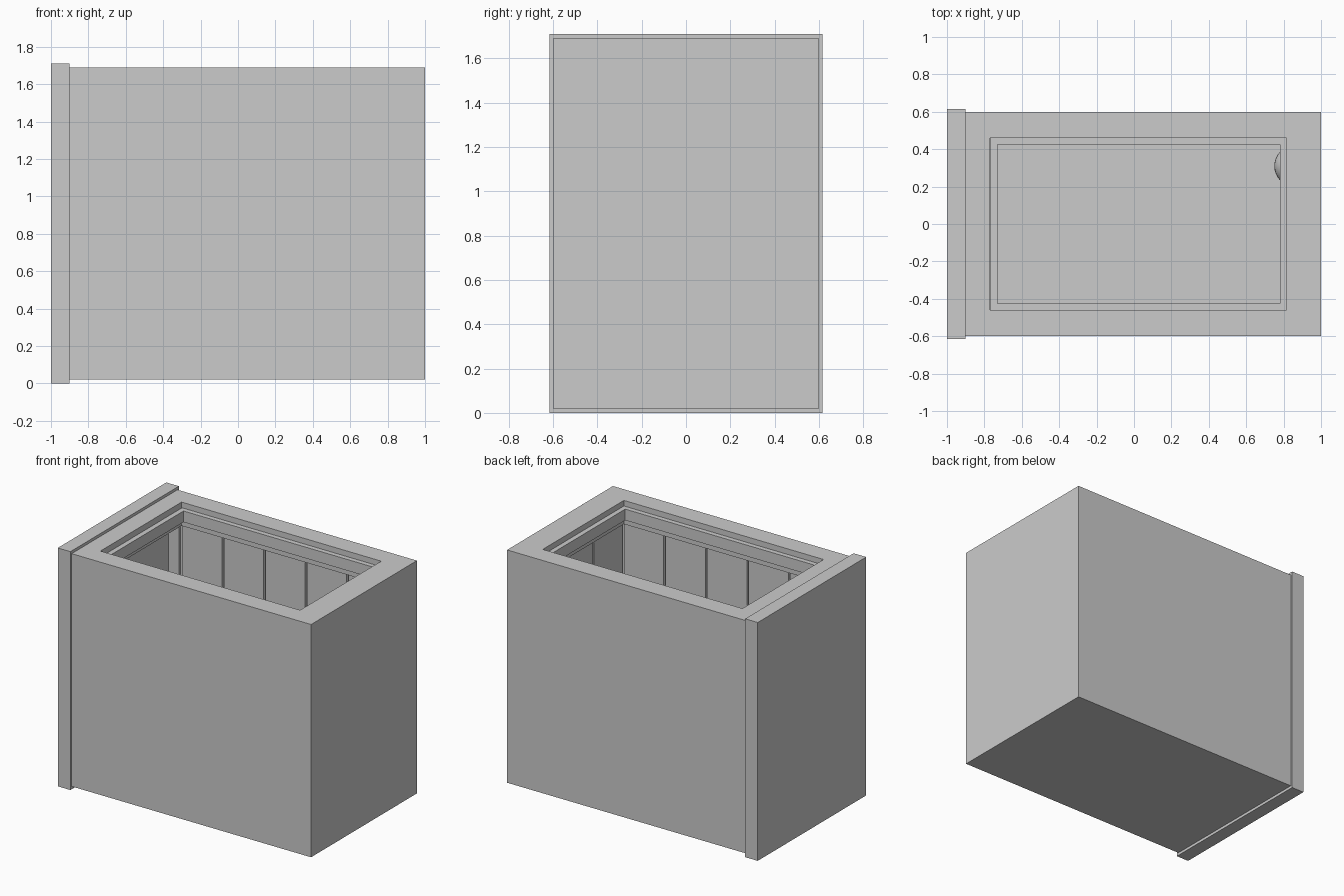
import bpy, bmesh
from mathutils import Vector

if "Cube" in bpy.data.objects:
    bpy.data.objects.remove(bpy.data.objects["Cube"])

FLOOR, CEIL = 0.12, 1.52
X0, X1, Y = -0.80, 0.85, 0.50      # room limits at the panel faces
T, GAP = 0.02, 0.014               # panel thickness and joint width


def mesh_object(name, boxes):
    """One object made of axis-aligned boxes given as (min, max) corners."""
    bm = bmesh.new()
    for lo, hi in boxes:
        lo, hi = Vector(lo), Vector(hi)
        for v in bmesh.ops.create_cube(bm, size=1)["verts"]:
            v.co = (lo + hi) / 2 + v.co * (hi - lo)
    me = bpy.data.meshes.new(name)
    bm.to_mesh(me)
    bm.free()
    ob = bpy.data.objects.new(name, me)
    bpy.context.collection.objects.link(ob)
    return ob


def cut(target, name, lo, hi):
    """Subtract a box from the target and drop the cutter."""
    cutter = mesh_object(name, [(lo, hi)])
    mod = target.modifiers.new(name, "BOOLEAN")
    mod.operation, mod.solver, mod.object = "DIFFERENCE", "EXACT", cutter
    bpy.context.view_layer.objects.active = target
    bpy.ops.object.modifier_apply(modifier=name)
    bpy.data.objects.remove(cutter)


def ring(name, x0, x1, y, w, z0, z1):
    """Rectangular trim running round the room, inner edge at x0, x1, +-y."""
    return mesh_object(name, [
        ((x0 - w, -y - w, z0), (x0, y + w, z1)),
        ((x1, -y - w, z0), (x1 + w, y + w, z1)),
        ((x0, -y - w, z0), (x1, -y, z1)),
        ((x0, y, z0), (x1, y + w, z1))])


# Hollow cabin shell with roof opening and doorway
shell = mesh_object("cabin_shell", [((-0.90, -0.60, 0.02), (1.0, 0.60, 1.69))])
cut(shell, "room_cutter", (X0 - T, -Y - T, FLOOR), (X1 + T, Y + T, CEIL))
cut(shell, "roof_cutter", (-0.77, -0.46, 1.40), (0.815, 0.46, 1.80))
cut(shell, "doorway_cutter", (-0.95, -Y, FLOOR), (-0.70, Y, CEIL - 0.01))

# Door slab at the left end
mesh_object("door_slab", [((-1.0, -0.615, 0.0), (-0.90, 0.615, 1.71))])

# Stepped ledge inside the roof opening
ring("roof_ledge", -0.73, 0.78, 0.425, 0.036, 1.57, 1.65)

# Wall panels with narrow joints: five along each side, three on the end
panels = []
step = (X1 - X0) / 5
for i in range(5):
    a, b = X0 + i * step + GAP / 2, X0 + (i + 1) * step - GAP / 2
    for y0 in (-Y - T, Y):
        panels.append(((a, y0, FLOOR), (b, y0 + T, CEIL)))
step = 2 * Y / 3
for i in range(3):
    a = -Y + i * step
    panels.append(((X1, a + GAP / 2, FLOOR), (X1 + T, a + step - GAP / 2, CEIL)))
mesh_object("wall_panels", panels)

# Round dome on the end wall
bpy.ops.mesh.primitive_uv_sphere_add(segments=32, ring_count=16, radius=0.11,
                                     location=(0.86, 0.31, 0.95))
dome = bpy.context.object
dome.name = "wall_dome"
bpy.ops.object.shade_smooth_by_angle()
